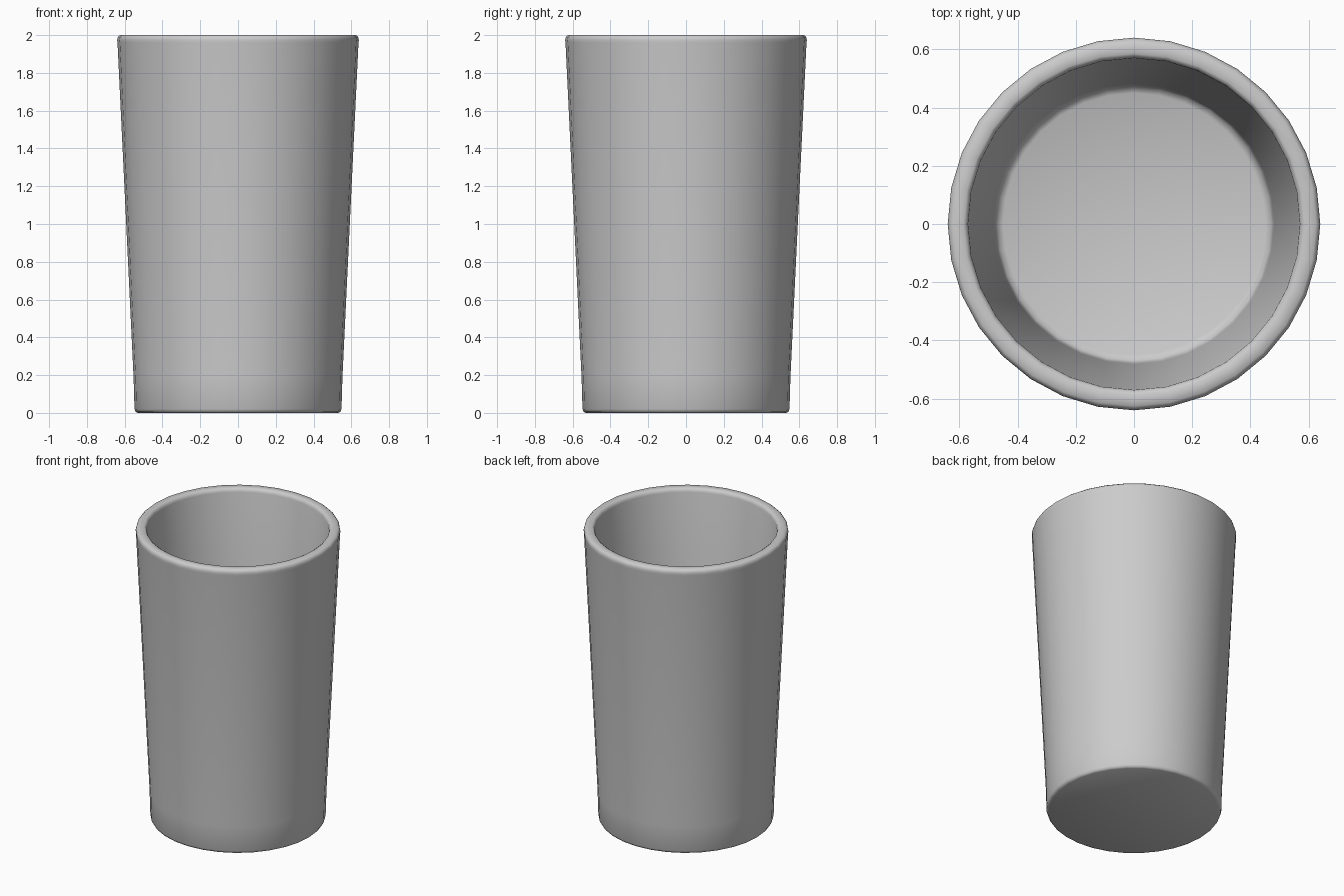
import bpy, bmesh, math

if "Cube" in bpy.data.objects:
    bpy.data.objects.remove(bpy.data.objects["Cube"])

SIDES = 32

# Cup half-section (radius, height): outer base, wall, rolled rim, inner wall, floor
profile = [
    (0.0, 0.0), (0.53, 0.0), (0.542, 0.006), (0.548, 0.02), (0.553, 0.19),
    (0.638, 1.96), (0.64, 1.975), (0.636, 1.99), (0.625, 2.0),
    (0.586, 2.0), (0.575, 1.993), (0.57, 1.975),
    (0.482, 0.19), (0.478, 0.11), (0.47, 0.09), (0.45, 0.08), (0.0, 0.08),
]

# Spin the section into a closed body
bm = bmesh.new()
verts = [bm.verts.new((r, 0, z)) for r, z in profile]
edges = [bm.edges.new(pair) for pair in zip(verts, verts[1:])]
bmesh.ops.spin(bm, geom=verts + edges, cent=(0, 0, 0), axis=(0, 0, 1),
               angle=math.tau, steps=SIDES, use_merge=True)
bmesh.ops.remove_doubles(bm, verts=bm.verts, dist=0.0005)
bmesh.ops.recalc_face_normals(bm, faces=bm.faces)

mesh = bpy.data.meshes.new("cup")
bm.to_mesh(mesh)
bm.free()
cup = bpy.data.objects.new("cup", mesh)
bpy.context.collection.objects.link(cup)

# Smooth shading
bpy.context.view_layer.objects.active = cup
cup.select_set(True)
bpy.ops.object.shade_smooth_by_angle(angle=math.radians(50))
